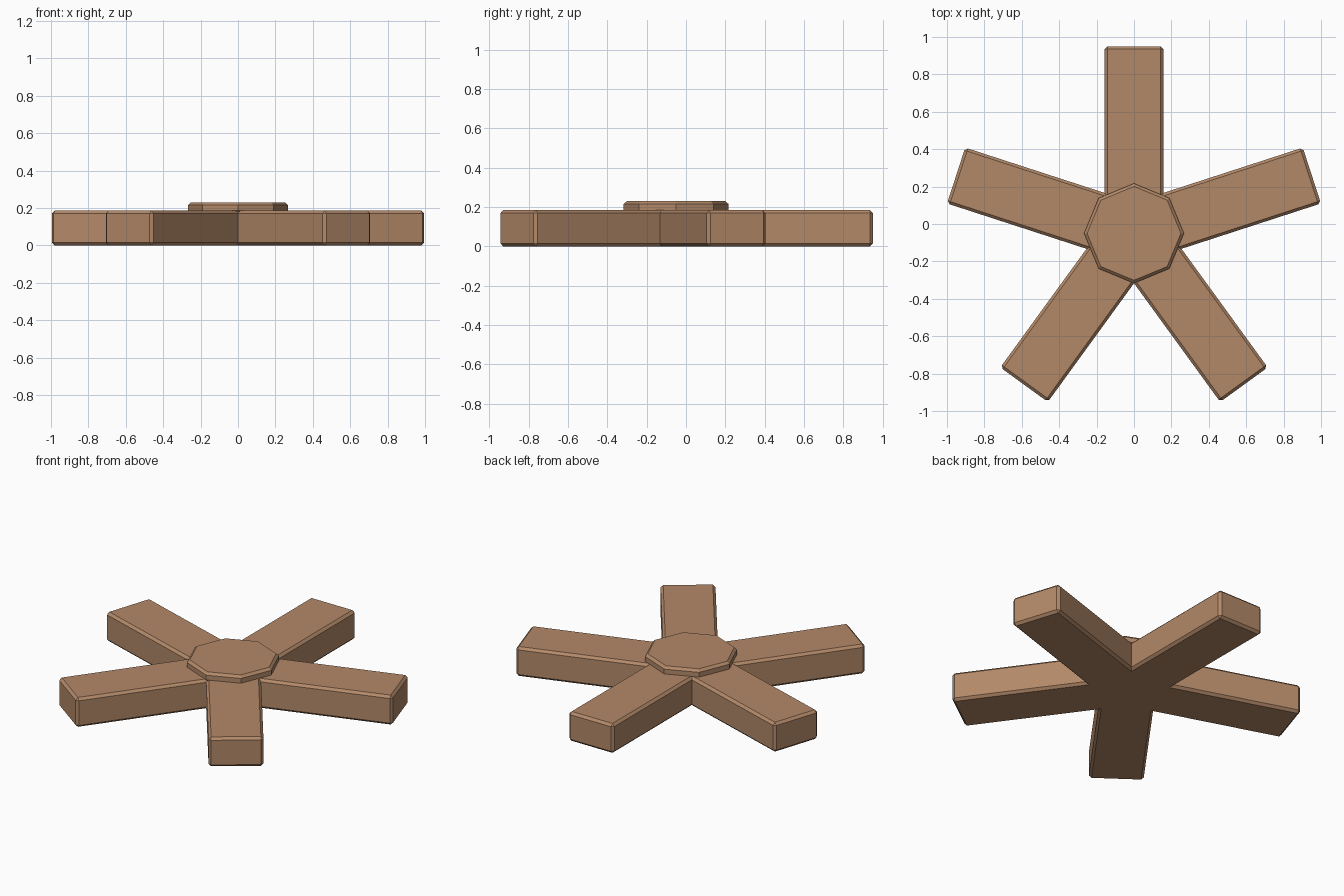
import bpy, bmesh, math
from mathutils import Matrix, Vector

if "Cube" in bpy.data.objects:
    bpy.data.objects.remove(bpy.data.objects["Cube"])

CY = -0.05              # star centre in y
R, W, H = 1.0, 0.157, 0.185   # arm reach, half width, height
C = 0.015               # chamfer

wood = bpy.data.materials.new("wood_brown")
wood.diffuse_color = (0.45, 0.25, 0.14, 1)
wood.use_nodes = True
wood.node_tree.nodes["Principled BSDF"].inputs["Base Color"].default_value = wood.diffuse_color


def add_object(name, bm):
    bmesh.ops.recalc_face_normals(bm, faces=bm.faces)
    me = bpy.data.meshes.new(name)
    bm.to_mesh(me)
    bm.free()
    me.materials.append(wood)
    ob = bpy.data.objects.new(name, me)
    ob.location.y = CY
    bpy.context.collection.objects.link(ob)
    return ob


def star_ring(bm, z, inset):
    """One outline of the five-armed base, moved inwards by inset."""
    w, r, c = W - inset, R - inset, C - inset
    ring = []
    for i in range(5):
        rot = Matrix.Rotation(math.radians(90 + 72 * i), 3, 'Z')
        notch = w / math.tan(math.radians(36))
        for x, y in ((r - c, -w), (r, c - w), (r, w - c), (r - c, w), (notch, w)):
            ring.append(bm.verts.new(rot @ Vector((x, y, z))))
    return ring


# five-armed base with chamfered rims and arm tips
bm = bmesh.new()
rings = [star_ring(bm, z, d) for z, d in ((0, C), (C, 0), (H - C, 0), (H, C))]
for a, b in zip(rings, rings[1:]):
    for i in range(len(a)):
        j = (i + 1) % len(a)
        bm.faces.new((a[i], a[j], b[j], b[i]))
bm.faces.new(rings[0][::-1])
bm.faces.new(rings[-1])
bmesh.ops.remove_doubles(bm, verts=bm.verts, dist=1e-5)
add_object("star_base", bm)

# octagonal hub cap, resting on the base
bm = bmesh.new()
bmesh.ops.create_cone(bm, cap_ends=True, segments=8, radius1=0.267, radius2=0.267, depth=0.06,
                      matrix=Matrix.Translation((0, 0, 0.20)) @ Matrix.Rotation(math.pi / 2, 4, 'Z'))
hub = add_object("hub_cap", bm)
bev = hub.modifiers.new("chamfer", 'BEVEL')
bev.width = C
bev.segments = 1
bev.limit_method = 'ANGLE'
bev.angle_limit = math.radians(50)
